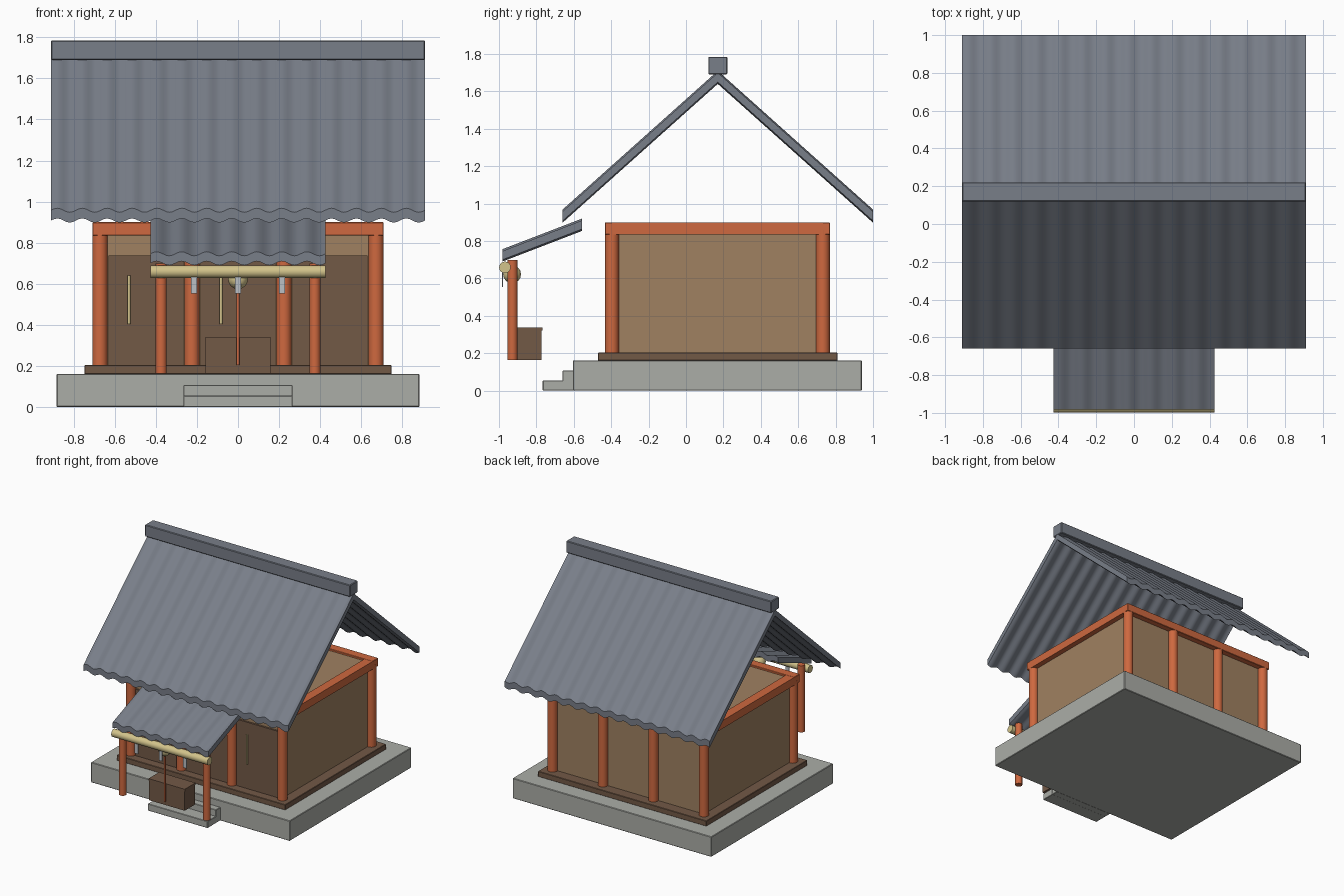
import bpy
import bmesh
import math

cube = bpy.data.objects.get("Cube")
if cube:
    bpy.data.objects.remove(cube, do_unlink=True)


def material(name, r, g, b):
    m = bpy.data.materials.new(name)
    m.use_nodes = True
    m.diffuse_color = (r, g, b, 1)
    m.node_tree.nodes["Principled BSDF"].inputs["Base Color"].default_value = (r, g, b, 1)
    return m


SLATE = material("slate_grey", 0.19, 0.21, 0.25)
STONE = material("stone_grey", 0.41, 0.42, 0.39)
ORANGE = material("vermilion", 0.62, 0.14, 0.05)
TAN = material("tan_plaster", 0.35, 0.22, 0.12)
BROWN = material("dark_wood", 0.17, 0.10, 0.062)
STRAW = material("straw_yellow", 0.65, 0.55, 0.26)
PAPER = material("paper_grey", 0.50, 0.53, 0.56)


def finish(bm, name, mat, smooth=False):
    bmesh.ops.recalc_face_normals(bm, faces=bm.faces)
    mesh = bpy.data.meshes.new(name)
    bm.to_mesh(mesh)
    bm.free()
    mesh.materials.append(mat)
    ob = bpy.data.objects.new(name, mesh)
    bpy.context.collection.objects.link(ob)
    if smooth:
        bpy.ops.object.select_all(action='DESELECT')
        ob.select_set(True)
        bpy.context.view_layer.objects.active = ob
        bpy.ops.object.shade_smooth_by_angle(angle=math.radians(40))
    return ob


def box(name, mat, xs, ys, zs, bevel=0.0):
    """Box between the given ranges on each axis."""
    bm = bmesh.new()
    bmesh.ops.create_cube(bm, size=1)
    for v in bm.verts:
        v.co = [r[0] + (c + 0.5) * (r[1] - r[0]) for c, r in zip(v.co, (xs, ys, zs))]
    if bevel:
        bmesh.ops.bevel(bm, geom=bm.edges[:], offset=bevel, segments=1, affect='EDGES')
    return finish(bm, name, mat)


def rod(name, mat, centre, radius, length, axis='Z', sides=20):
    bm = bmesh.new()
    bmesh.ops.create_cone(bm, cap_ends=True, segments=sides, radius1=radius,
                          radius2=radius, depth=length)
    ob = finish(bm, name, mat, True)
    ob.location = centre
    if axis == 'X':
        ob.rotation_euler.y = math.pi / 2
    return ob


def wavy_slab(name, half_width, waves, low, high, thick, amp=0.01):
    """Corrugated roof sheet running from low (y, z) to high (y, z)."""
    bm = bmesh.new()
    steps = waves * 8
    rings = []
    for i in range(steps + 1):
        x = half_width * (2 * i / steps - 1)
        w = amp * math.sin(2 * math.pi * waves * i / steps)
        rings.append([bm.verts.new((x, y, z + w + t)) for (y, z), t in
                      ((low, 0), (high, 0), (high, thick), (low, thick))])
    for a, b in zip(rings, rings[1:]):
        for k in range(4):
            n = (k + 1) % 4
            bm.faces.new((a[k], a[n], b[n], b[k]))
    bm.faces.new(rings[0])
    bm.faces.new(rings[-1])
    return finish(bm, name, SLATE, True)


# Stone base, steps and wooden floor
box("stone_base", STONE, (-0.883, 0.883), (-0.605, 0.94), (0, 0.162), 0.004)
box("upper_step", STONE, (-0.266, 0.266), (-0.66, -0.6), (0, 0.107), 0.003)
box("lower_step", STONE, (-0.266, 0.266), (-0.766, -0.655), (0, 0.055), 0.003)
box("floor_board", BROWN, (-0.748, 0.748), (-0.47, 0.81), (0.16, 0.204), 0.003)

# Walls with posts along front and back
FRONT, BACK, SIDE = -0.396, 0.732, 0.672
box("walls", TAN, (-0.665, 0.665), (-0.385, 0.722), (0.2, 0.885))
for side, y in (("front", FRONT), ("back", BACK)):
    for i in range(4):
        x = SIDE * (2 * i / 3 - 1)
        rod(f"{side}_post_{i + 1}", ORANGE, (x, y, 0.53), 0.037, 0.66)
    box(f"{side}_beam", ORANGE, (-0.708, 0.708), (y - 0.037, y + 0.037), (0.835, 0.9), 0.003)
for side, s in (("left", 1), ("right", -1)):
    xs = sorted((s * 0.635, s * 0.708))
    box(f"{side}_beam", ORANGE, xs, (FRONT, BACK), (0.835, 0.899))

# Doors with handles
for i in range(3):
    x = SIDE * 2 / 3 * (i - 1)
    box(f"door_{i + 1}", BROWN, (x - 0.182, x + 0.182), (-0.4, -0.38), (0.204, 0.737))
    rod(f"door_handle_{i + 1}", STRAW, (x - 0.083, -0.408, 0.523), 0.007, 0.236, sides=10)

# Main roof
RIDGE = 0.17
for side, s in (("front", -1), ("back", 1)):
    wavy_slab(f"{side}_roof", 0.91, 15, (RIDGE + s * 0.83, 0.908), (RIDGE, 1.65), 0.05)
box("ridge_cap", SLATE, (-0.911, 0.911), (RIDGE - 0.051, RIDGE + 0.051), (1.69, 1.785), 0.005)

# Porch roof, posts and straw rope log
wavy_slab("porch_roof", 0.427, 7, (-0.982, 0.7), (-0.556, 0.864), 0.046)
for side, s in (("left", 1), ("right", -1)):
    rod(f"{side}_porch_post", ORANGE, (s * 0.374, -0.928, 0.431), 0.027, 0.535)
rod("straw_log", STRAW, (0, -0.968, 0.659), 0.031, 0.854, 'X')

# Paper streamers
for i in range(3):
    x = 0.215 * (i - 1)
    box(f"streamer_{i + 1}", PAPER, (x - 0.015, x + 0.015), (-0.983, -0.978), (0.553, 0.65))

# Bell and its pull rope
bm = bmesh.new()
bmesh.ops.create_uvsphere(bm, u_segments=12, v_segments=8, radius=0.048)
finish(bm, "bell", STRAW, True).location = (0, -0.93, 0.622)
rod("bell_rope", ORANGE, (0, -0.928, 0.395), 0.007, 0.38, sides=10)

# Offering box with lid
box("offering_box", BROWN, (-0.158, 0.158), (-0.902, -0.772), (0.164, 0.325))
box("offering_lid", BROWN, (-0.161, 0.161), (-0.905, -0.768), (0.322, 0.338))
